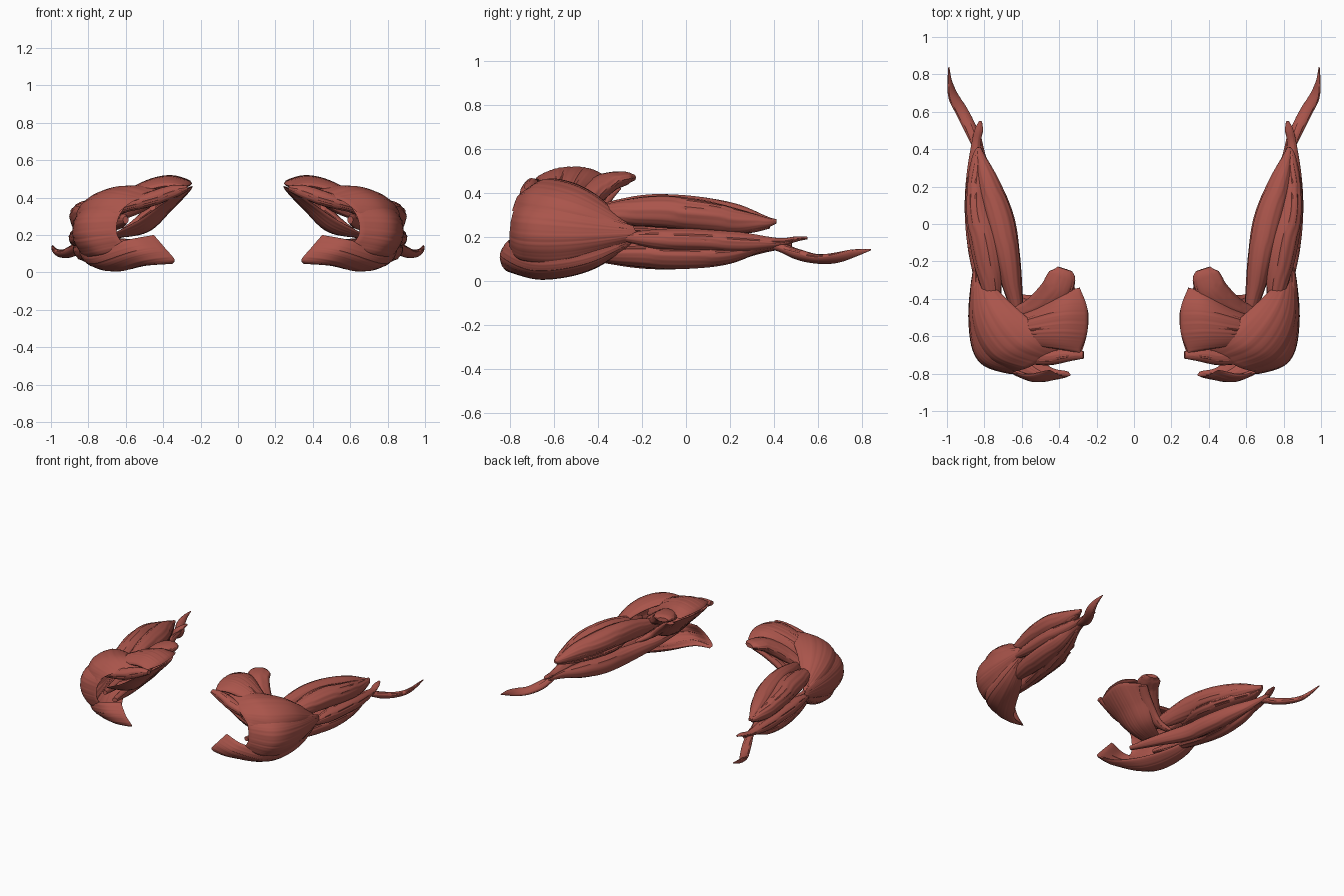
import bpy, bmesh, math, random
from mathutils import Vector, Matrix

random.seed(4)
mat = bpy.data.materials.new("muscle_red")
mat.diffuse_color = (0.40, 0.09, 0.07, 1)


def spline(pts, t):
    """Catmull-Rom through equal-length tuples, t in 0..1."""
    n = len(pts) - 1
    f = min(max(t, 0), 1) * n
    i = min(int(f), n - 1)
    f -= i
    p1, p2 = pts[i], pts[i + 1]
    p0 = pts[i - 1] if i else [2 * a - b for a, b in zip(p1, p2)]
    p3 = pts[i + 2] if i + 2 <= n else [2 * b - a for a, b in zip(p1, p2)]
    return [0.5 * (2 * b + (c - a) * f + (2 * a - 5 * b + 4 * c - d) * f * f
                   + (3 * b - a - 3 * c + d) * f ** 3)
            for a, b, c, d in zip(p0, p1, p2, p3)]


def finish(name, bm):
    """Weld, mirror to the other arm, colour and smooth."""
    bmesh.ops.remove_doubles(bm, verts=bm.verts, dist=0.0004)
    bmesh.ops.recalc_face_normals(bm, faces=bm.faces)
    me = bpy.data.meshes.new(name)
    bm.to_mesh(me)
    bm.free()
    ob = bpy.data.objects.new(name, me)
    bpy.context.collection.objects.link(ob)
    me.materials.append(mat)
    mod = ob.modifiers.new("mirror", 'MIRROR')
    mod.use_mirror_merge = False
    bpy.context.view_layer.objects.active = ob
    ob.select_set(True)
    bpy.ops.object.shade_smooth_by_angle(angle=math.radians(40))
    ob.select_set(False)


def belly(name, stations, sides=48, segs=44):
    """Spindle muscle; stations are x, y, z, half width, half thickness, roll in degrees."""
    bm = bmesh.new()
    fibre = [random.uniform(-0.05, 0.03) for _ in range(sides)]
    rings = []
    for j in range(segs + 1):
        t = j / segs
        s = spline(stations, t)
        c = Vector(s[:3])
        tan = (Vector(spline(stations, t + 0.01)[:3]) - Vector(spline(stations, t - 0.01)[:3])).normalized()
        side = tan.cross(Vector((0, 0, 1))).normalized()
        side = Matrix.Rotation(-math.radians(s[5]), 3, tan) @ side
        up = side.cross(tan)
        w, h = max(s[3], 0.002), max(s[4], 0.002)
        ring = []
        for k in range(sides):
            a = 2 * math.pi * k / sides
            r = 1 + fibre[(k + j // 9) % sides]
            ring.append(bm.verts.new(c + side * (w * r * math.cos(a)) + up * (h * r * math.sin(a))))
        rings.append(ring)
    for a, b in zip(rings, rings[1:]):
        for k in range(sides):
            bm.faces.new((a[k], a[k - 1], b[k - 1], b[k]))
    bm.faces.new(rings[0])
    bm.faces.new(rings[-1])
    finish(name, bm)


def fan(name, rows, thick, nu=48, nv=36):
    """Lens-thick curved sheet; each row crosses the fibres, rows run origin to insertion."""
    def at(u, v):
        return Vector(spline([spline(r, u) for r in rows], v))
    bm = bmesh.new()
    fibre = [random.uniform(-0.0016, 0.0012) for _ in range(nu + 1)]
    layers = ([], [])
    for j in range(nv + 1):
        for i in range(nu + 1):
            u, v = i / nu, j / nv
            e = 0.01
            ua, ub, va, vb = max(u - e, 0), min(u + e, 1), max(v - e, 0), min(v + e, 1)
            n = (at(ub, v) - at(ua, v)).cross(at(u, vb) - at(u, va)).normalized()
            p = at(u, v)
            h = (16 * u * (1 - u) * v * (1 - v)) ** 0.4
            for sgn, layer in zip((1, -1), layers):
                layer.append(bm.verts.new(p + n * sgn * h * (thick + fibre[i])))
    m = nu + 1
    for layer in layers:
        for j in range(nv):
            for i in range(nu):
                q = j * m + i
                bm.faces.new((layer[q], layer[q + 1], layer[q + m + 1], layer[q + m]))
    finish(name, bm)


# Shoulder cap: wraps from the back, over the side, to the underside
fan("shoulder_cap_back", [
    [(0.37, -0.66, 0.44), (0.46, -0.71, 0.41), (0.56, -0.765, 0.38), (0.64, -0.79, 0.32)],
    [(0.50, -0.56, 0.45), (0.62, -0.63, 0.44), (0.74, -0.68, 0.38), (0.80, -0.70, 0.28)],
    [(0.66, -0.42, 0.39), (0.75, -0.46, 0.39), (0.83, -0.50, 0.34), (0.86, -0.50, 0.26)],
    [(0.82, -0.26, 0.25), (0.83, -0.25, 0.24), (0.84, -0.24, 0.23), (0.84, -0.23, 0.22)]], 0.022)
fan("shoulder_cap_side", [
    [(0.59, -0.76, 0.37), (0.64, -0.79, 0.29), (0.645, -0.80, 0.2), (0.59, -0.80, 0.13)],
    [(0.75, -0.67, 0.37), (0.81, -0.71, 0.28), (0.81, -0.72, 0.18), (0.75, -0.73, 0.09)],
    [(0.83, -0.50, 0.34), (0.86, -0.51, 0.26), (0.86, -0.52, 0.18), (0.82, -0.54, 0.09)],
    [(0.85, -0.24, 0.25), (0.85, -0.23, 0.23), (0.85, -0.22, 0.21), (0.84, -0.23, 0.19)]], 0.022)
fan("shoulder_cap_front", [
    [(0.45, -0.78, 0.20), (0.39, -0.81, 0.13), (0.34, -0.81, 0.07), (0.35, -0.79, 0.045)],
    [(0.61, -0.80, 0.17), (0.56, -0.82, 0.11), (0.51, -0.80, 0.06), (0.46, -0.755, 0.05)],
    [(0.79, -0.67, 0.12), (0.75, -0.68, 0.06), (0.66, -0.65, 0.025), (0.57, -0.61, 0.05)],
    [(0.84, -0.46, 0.14), (0.82, -0.45, 0.09), (0.76, -0.44, 0.065), (0.68, -0.42, 0.08)],
    [(0.84, -0.23, 0.20), (0.83, -0.23, 0.19), (0.82, -0.24, 0.18), (0.81, -0.25, 0.17)]], 0.022)

# Shoulder blade muscles: outer plate, inner plate, upper roll and lower lobe
fan("blade_outer", [
    [(0.29, -0.69, 0.46), (0.25, -0.58, 0.47), (0.25, -0.45, 0.475), (0.29, -0.34, 0.46)],
    [(0.40, -0.67, 0.46), (0.38, -0.57, 0.485), (0.38, -0.46, 0.485), (0.40, -0.37, 0.45)],
    [(0.54, -0.65, 0.42), (0.53, -0.58, 0.44), (0.53, -0.51, 0.43), (0.53, -0.45, 0.38)],
    [(0.72, -0.62, 0.33), (0.72, -0.60, 0.33), (0.72, -0.57, 0.32), (0.71, -0.54, 0.30)]], 0.032)
fan("blade_inner", [
    [(0.29, -0.72, 0.44), (0.25, -0.58, 0.455), (0.25, -0.45, 0.46), (0.33, -0.32, 0.43)],
    [(0.41, -0.71, 0.36), (0.37, -0.59, 0.345), (0.37, -0.47, 0.345), (0.42, -0.36, 0.36)],
    [(0.53, -0.69, 0.28), (0.49, -0.60, 0.235), (0.49, -0.50, 0.235), (0.52, -0.42, 0.25)],
    [(0.68, -0.64, 0.20), (0.66, -0.60, 0.19), (0.66, -0.55, 0.19), (0.66, -0.50, 0.20)]], 0.016)
belly("blade_upper_roll", [
    (0.27, -0.70, 0.45, 0.02, 0.015, 0), (0.35, -0.70, 0.43, 0.035, 0.035, 0),
    (0.47, -0.71, 0.39, 0.045, 0.04, 0), (0.60, -0.69, 0.35, 0.04, 0.03, 0),
    (0.72, -0.62, 0.29, 0.015, 0.015, 0)])
belly("blade_lower_lobe", [
    (0.37, -0.24, 0.47, 0.04, 0.015, 0), (0.385, -0.285, 0.465, 0.075, 0.032, 0),
    (0.43, -0.37, 0.44, 0.08, 0.045, 0), (0.53, -0.45, 0.37, 0.065, 0.05, 0),
    (0.65, -0.48, 0.30, 0.03, 0.03, 0)])
belly("armpit_strap", [
    (0.35, -0.32, 0.42, 0.03, 0.012, 0), (0.44, -0.385, 0.35, 0.04, 0.025, 0),
    (0.56, -0.42, 0.25, 0.04, 0.025, 0), (0.68, -0.36, 0.17, 0.012, 0.012, 0)])

# Rear upper arm: long, outer and inner heads
belly("rear_arm_long_head", [
    (0.60, -0.55, 0.28, 0.015, 0.02, 0), (0.64, -0.38, 0.29, 0.045, 0.06, 0),
    (0.68, -0.18, 0.31, 0.07, 0.08, 10), (0.72, 0.02, 0.31, 0.08, 0.075, 15),
    (0.78, 0.22, 0.29, 0.06, 0.06, 10), (0.82, 0.36, 0.27, 0.025, 0.025, 0),
    (0.83, 0.41, 0.27, 0.01, 0.01, 0)])
belly("rear_arm_outer_head", [
    (0.74, -0.52, 0.29, 0.012, 0.012, 0), (0.77, -0.29, 0.31, 0.065, 0.055, -20),
    (0.80, -0.10, 0.315, 0.08, 0.07, -25), (0.835, 0.08, 0.295, 0.065, 0.07, -25),
    (0.84, 0.24, 0.27, 0.05, 0.055, -15), (0.84, 0.36, 0.265, 0.025, 0.025, 0),
    (0.83, 0.41, 0.27, 0.008, 0.008, 0)])
belly("rear_arm_inner_head", [
    (0.70, -0.30, 0.24, 0.02, 0.02, 0), (0.72, -0.10, 0.24, 0.08, 0.04, 0),
    (0.77, 0.10, 0.24, 0.085, 0.04, 0), (0.82, 0.28, 0.24, 0.05, 0.025, 0),
    (0.83, 0.38, 0.25, 0.012, 0.012, 0)])

# Front upper arm: two heads and the deeper side muscle
belly("front_arm_outer_head", [
    (0.70, -0.62, 0.15, 0.015, 0.015, 0), (0.74, -0.42, 0.13, 0.035, 0.035, 0),
    (0.775, -0.22, 0.12, 0.065, 0.055, 10), (0.805, -0.02, 0.115, 0.07, 0.06, 10),
    (0.825, 0.18, 0.13, 0.055, 0.055, 0), (0.83, 0.34, 0.155, 0.03, 0.025, 0),
    (0.83, 0.48, 0.165, 0.01, 0.012, 0)])
belly("front_arm_inner_head", [
    (0.56, -0.70, 0.16, 0.02, 0.015, 0), (0.61, -0.47, 0.14, 0.035, 0.04, 0),
    (0.68, -0.22, 0.12, 0.05, 0.062, 0), (0.72, -0.02, 0.12, 0.065, 0.065, 0),
    (0.765, 0.17, 0.135, 0.055, 0.055, 0), (0.81, 0.34, 0.155, 0.025, 0.03, 0),
    (0.83, 0.48, 0.165, 0.01, 0.012, 0)])
belly("front_arm_deep", [
    (0.84, -0.30, 0.20, 0.015, 0.015, 0), (0.845, -0.12, 0.19, 0.045, 0.045, 0),
    (0.85, 0.08, 0.185, 0.055, 0.05, 0), (0.85, 0.26, 0.175, 0.045, 0.045, 0),
    (0.845, 0.42, 0.175, 0.025, 0.02, 0), (0.83, 0.50, 0.19, 0.022, 0.012, 0),
    (0.82, 0.55, 0.195, 0.008, 0.006, 0)])

# Forearm strap tapering to a point
belly("forearm_strap", [
    (0.82, 0.34, 0.165, 0.01, 0.01, 0), (0.84, 0.42, 0.155, 0.025, 0.02, 0),
    (0.875, 0.51, 0.12, 0.035, 0.024, 20), (0.92, 0.60, 0.10, 0.035, 0.02, 20),
    (0.965, 0.68, 0.105, 0.032, 0.017, 35), (0.985, 0.76, 0.125, 0.02, 0.01, 60),
    (0.99, 0.84, 0.142, 0.003, 0.003, 80)])
